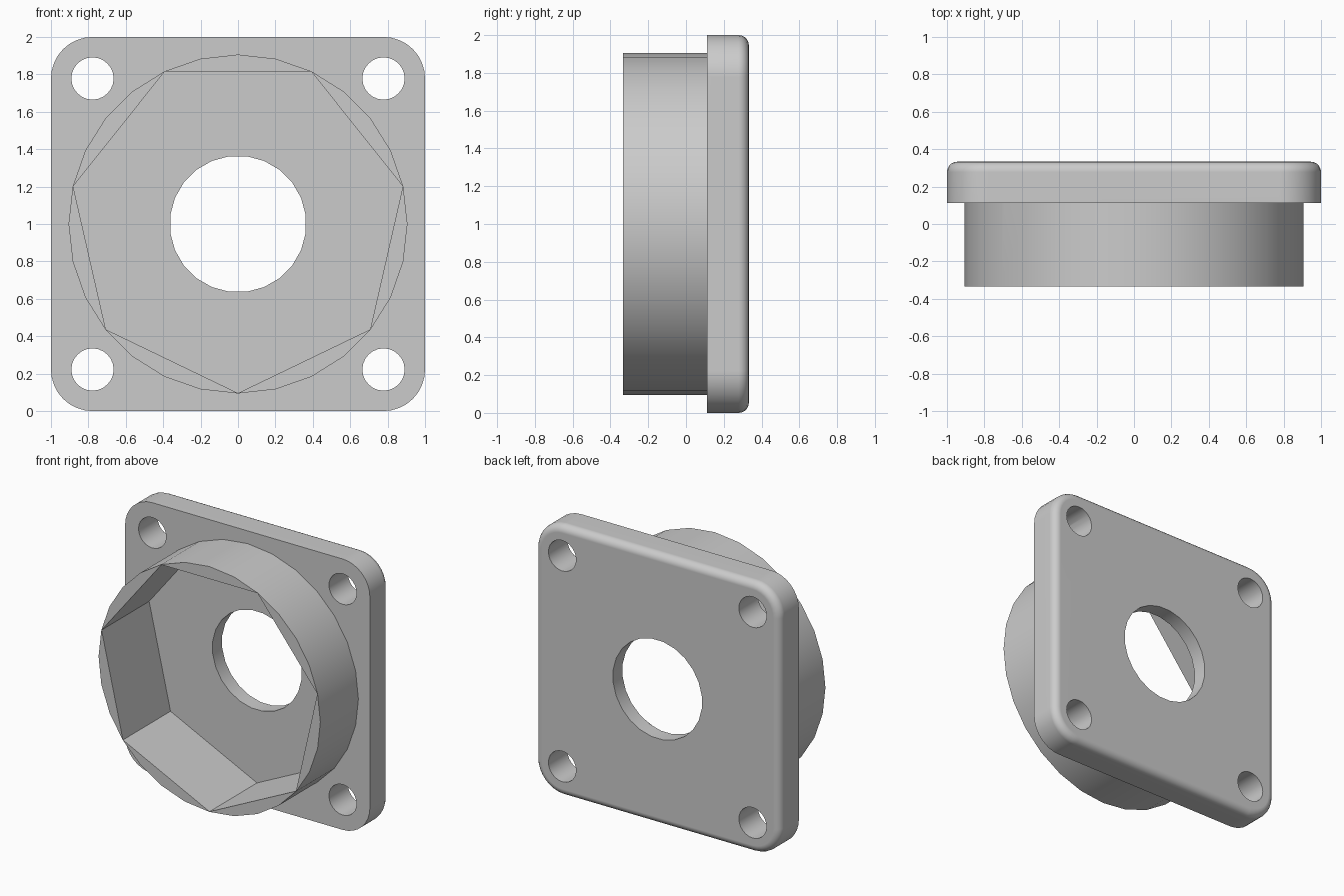
import bpy
import bmesh
from math import sin, cos, pi, radians

cube = bpy.data.objects.get("Cube")
if cube:
    bpy.data.objects.remove(cube, do_unlink=True)

grey = bpy.data.materials.new("plain_grey")
grey.use_nodes = True
colour = (0.6, 0.6, 0.6, 1)
grey.diffuse_color = colour
grey.node_tree.nodes["Principled BSDF"].inputs["Base Color"].default_value = colour

CENTRE_Z = 1.0
FRONT, STEP, FLOOR, BACK = -0.333, 0.111, 0.222, 0.333
CORNER = 0.222
BOLT = 1 - CORNER
ROUND = 0.055


def circle(radius, sides, start=-pi / 2, cx=0, cz=CENTRE_Z):
    return [(cx + radius * cos(start + 2 * pi * i / sides),
             cz + radius * sin(start + 2 * pi * i / sides)) for i in range(sides)]


def rounded_square(inset, steps=8):
    points = []
    for quarter, (sx, sz) in enumerate([(1, 1), (-1, 1), (-1, -1), (1, -1)]):
        for i in range(steps + 1):
            a = (quarter + i / steps) * pi / 2
            r = CORNER - inset
            points.append((sx * BOLT + r * cos(a), CENTRE_Z + sz * BOLT + r * sin(a)))
    return points


def loft(name, rings):
    """Closed solid through a list of (outline, y) rings."""
    bm = bmesh.new()
    loops = [[bm.verts.new((x, y, z)) for x, z in outline] for outline, y in rings]
    for a, b in zip(loops, loops[1:]):
        for i in range(len(a)):
            j = (i + 1) % len(a)
            bm.faces.new((a[i], a[j], b[j], b[i]))
    bm.faces.new(loops[0])
    bm.faces.new(loops[-1])
    bmesh.ops.recalc_face_normals(bm, faces=bm.faces)
    mesh = bpy.data.meshes.new(name)
    bm.to_mesh(mesh)
    bm.free()
    mesh.materials.append(grey)
    obj = bpy.data.objects.new(name, mesh)
    bpy.context.collection.objects.link(obj)
    return obj


def prism(name, outline, y0, y1):
    return loft(name, [(outline, y0), (outline, y1)])


def combine(target, tool, operation):
    mod = target.modifiers.new(tool.name, "BOOLEAN")
    mod.operation = operation
    mod.solver = "EXACT"
    mod.object = tool
    bpy.context.view_layer.objects.active = target
    bpy.ops.object.modifier_apply(modifier=mod.name)
    bpy.data.objects.remove(tool, do_unlink=True)


# Square flange with round corners and a rounded back rim
rings = [(rounded_square(0), STEP)]
for k in range(6):
    t = k / 5 * pi / 2
    rings.append((rounded_square(ROUND * (1 - cos(t))), BACK - ROUND + ROUND * sin(t)))
body = loft("socket_flange", rings)

# Round collar standing forward from the flange
combine(body, prism("collar", circle(0.906, 28), FRONT, 0.17), "UNION")

# Seven-sided socket, central bore and four bolt holes
combine(body, prism("socket_cutter", circle(0.904, 7), -0.6, FLOOR), "DIFFERENCE")
combine(body, prism("bore_cutter", circle(0.365, 24, pi / 24), 0, 0.6), "DIFFERENCE")
for sx in (-1, 1):
    for sz in (-1, 1):
        hole = circle(0.113, 24, 0, sx * BOLT, CENTRE_Z + sz * BOLT)
        combine(body, prism("bolt_cutter", hole, 0, 0.6), "DIFFERENCE")

# Smooth curved walls, crisp edges
bpy.ops.object.select_all(action="DESELECT")
body.select_set(True)
bpy.context.view_layer.objects.active = body
bpy.ops.object.shade_smooth_by_angle(angle=radians(30))
normals = body.modifiers.new("face_normals", "WEIGHTED_NORMAL")
normals.keep_sharp = True
